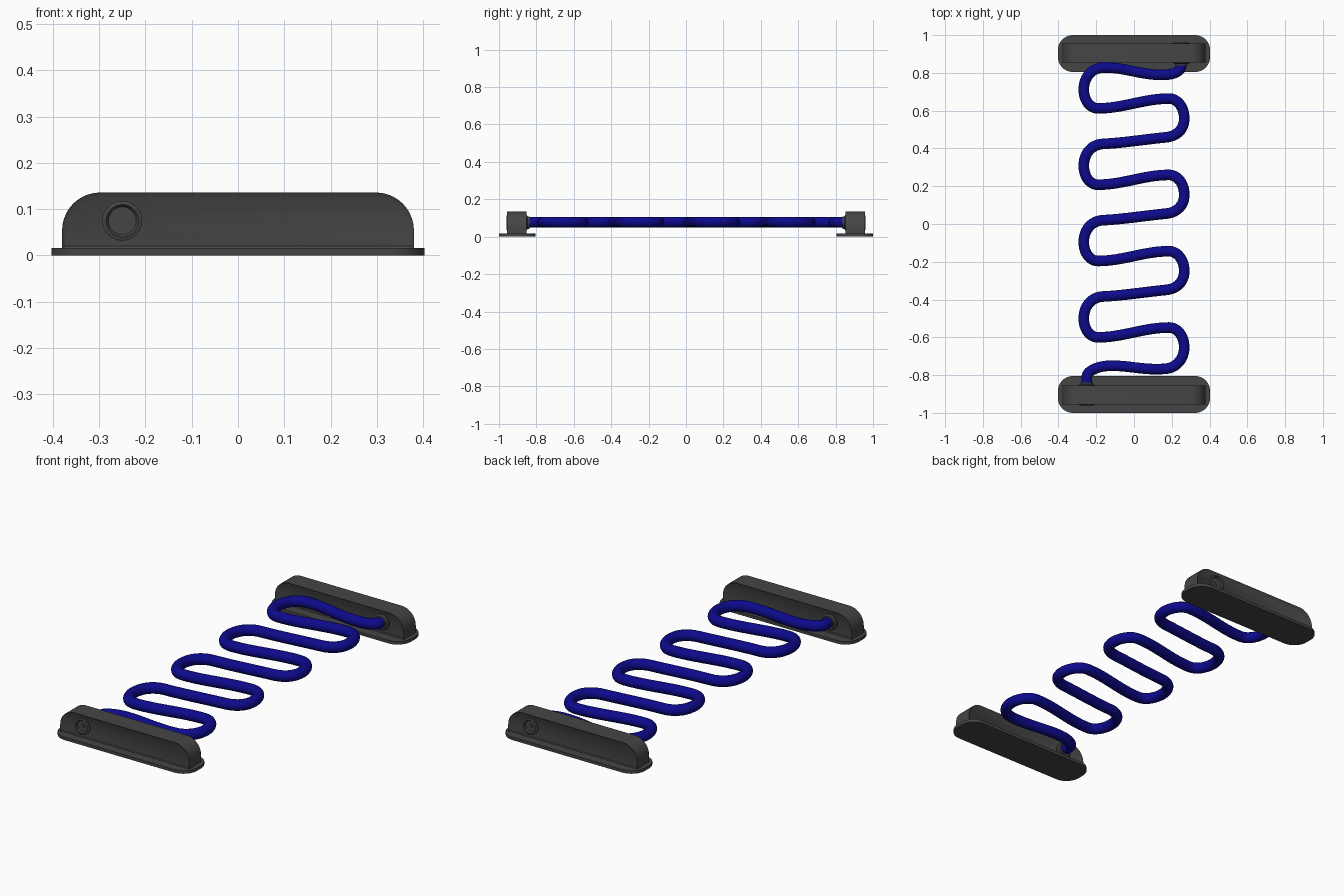
import bpy, bmesh
from math import pi, sin, cos, radians
from mathutils import Matrix, Vector

cube = bpy.data.objects.get("Cube")
if cube:
    bpy.data.objects.remove(cube)


def material(name, rgb):
    mat = bpy.data.materials.new(name)
    mat.use_nodes = True
    mat.diffuse_color = (*rgb, 1)
    mat.node_tree.nodes["Principled BSDF"].inputs["Base Color"].default_value = (*rgb, 1)
    return mat


GREY = material("dark grey plastic", (0.06, 0.06, 0.06))
BLUE = material("navy hose", (0.004, 0.003, 0.26))
HOSE_Z = 0.078


def finish(bm, name, mat, turn):
    """Turn a bmesh into a shaded object, spun about the model's centre."""
    bmesh.ops.recalc_face_normals(bm, faces=bm.faces)
    bm.transform(Matrix.Rotation(turn, 4, 'Z'))
    mesh = bpy.data.meshes.new(name)
    bm.to_mesh(mesh)
    bm.free()
    mesh.materials.append(mat)
    obj = bpy.data.objects.new(name, mesh)
    bpy.context.collection.objects.link(obj)
    bpy.ops.object.select_all(action='DESELECT')
    obj.select_set(True)
    bpy.context.view_layer.objects.active = obj
    bpy.ops.object.shade_smooth_by_angle(angle=radians(30))
    return obj


def arc(cx, cy, r, start, steps=10):
    """Quarter circle of points, counter-clockwise."""
    return [(cx + r * cos(start + pi / 2 * i / steps),
             cy + r * sin(start + pi / 2 * i / steps)) for i in range(steps + 1)]


def prism(points, offset):
    """Closed solid from an outline moved along an offset."""
    bm = bmesh.new()
    face = bm.faces.new([bm.verts.new(p) for p in points])
    new = bmesh.ops.extrude_face_region(bm, geom=[face], use_keep_orig=True)["geom"]
    verts = [v for v in new if isinstance(v, bmesh.types.BMVert)]
    bmesh.ops.translate(bm, verts=verts, vec=offset)
    bmesh.ops.recalc_face_normals(bm, faces=bm.faces)
    return bm


def base_plate(name, turn):
    hx, hy, r, cy = 0.403, 0.0975, 0.08, -0.9025
    outline = []
    for i, (sx, sy) in enumerate([(1, 1), (-1, 1), (-1, -1), (1, -1)]):
        outline += arc(sx * (hx - r), cy + sy * (hy - r), r, i * pi / 2)
    finish(prism([(x, y, 0) for x, y in outline], (0, 0, 0.016)), name, GREY, turn)


def housing(name, turn):
    hx, top, r = 0.38, 0.136, 0.082
    outline = [(-hx, 0.014), (hx, 0.014)]
    outline += arc(hx - r, top - r, r, 0) + arc(r - hx, top - r, r, pi / 2)
    bm = prism([(x, -0.956, z) for x, z in outline], (0, 0.102, 0))
    # Shallow recessed panel on both long sides
    for face in [f for f in bm.faces if len(f.verts) > 8]:
        bmesh.ops.inset_region(bm, faces=[face], thickness=0.009)
        bmesh.ops.translate(bm, verts=face.verts, vec=-0.005 * face.normal)
    finish(bm, name, GREY, turn)


def grommet(name, turn):
    profile = [(0, -0.955), (0.011, -0.955), (0.011, -0.952), (0.03, -0.952),
               (0.035, -0.96), (0.043, -0.957), (0.043, -0.852),
               (0.034, -0.848), (0.034, -0.838), (0.02, -0.838)]
    bm = bmesh.new()
    verts = [bm.verts.new((r, y, 0)) for r, y in profile]
    edges = [bm.edges.new(pair) for pair in zip(verts, verts[1:])]
    bmesh.ops.spin(bm, geom=verts + edges, cent=(0, 0, 0), axis=(0, 1, 0),
                   angle=2 * pi, steps=32)
    bmesh.ops.remove_doubles(bm, verts=bm.verts, dist=0.0001)
    bmesh.ops.translate(bm, verts=bm.verts, vec=(-0.25, 0, 0.075))
    finish(bm, name, GREY, turn)


for side, turn in (("front", 0), ("back", pi)):
    base_plate(side + "_base_plate", turn)
    housing(side + "_housing", turn)
    grommet(side + "_grommet", turn)

# Hose path: each knot is position, direction, handle length in, handle length out
knots = [((-0.25, -0.88), (0, 1), 0.02, 0.02),
         ((-0.25, -0.81), (0, 1), 0.02, 0.03),
         ((-0.15, -0.752), (1, 0.1), 0.05, 0.1)]
for i in range(4):
    y = -0.653 + 0.404 * i
    low = (0.17, y - (0.113 if i == 0 else 0.1))
    knots += [(low, (1, 0.1), 0.12, 0.055),
              ((0.266, y), (0, 1), 0.06, 0.06),
              ((0.185, y + 0.105), (-1, 0), 0.045, 0.13)]
    y += 0.153
    knots += [((-0.19, y - 0.1), (-1, 0), 0.13, 0.045),
              ((-0.266, y), (0, 1), 0.055, 0.065),
              ((-0.165, y + 0.116), (1, 0.05), 0.06, 0.11)]
knots += [((0.165, 0.79), (1, 0.05), 0.12, 0.05),
          ((0.25, 0.84), (0, 1), 0.03, 0.02),
          ((0.25, 0.88), (0, 1), 0.02, 0.02)]

curve = bpy.data.curves.new("hose", 'CURVE')
curve.dimensions = '3D'
curve.bevel_depth = 0.028
curve.bevel_resolution = 6
curve.resolution_u = 12
curve.use_fill_caps = True
spline = curve.splines.new('BEZIER')
spline.bezier_points.add(len(knots) - 1)
for point, (pos, direction, before, after) in zip(spline.bezier_points, knots):
    centre = Vector((*pos, HOSE_Z))
    heading = Vector((*direction, 0)).normalized()
    point.handle_left_type = point.handle_right_type = 'FREE'
    point.co = centre
    point.handle_left = centre - heading * before
    point.handle_right = centre + heading * after
curve.materials.append(BLUE)
bpy.context.collection.objects.link(bpy.data.objects.new("hose", curve))
